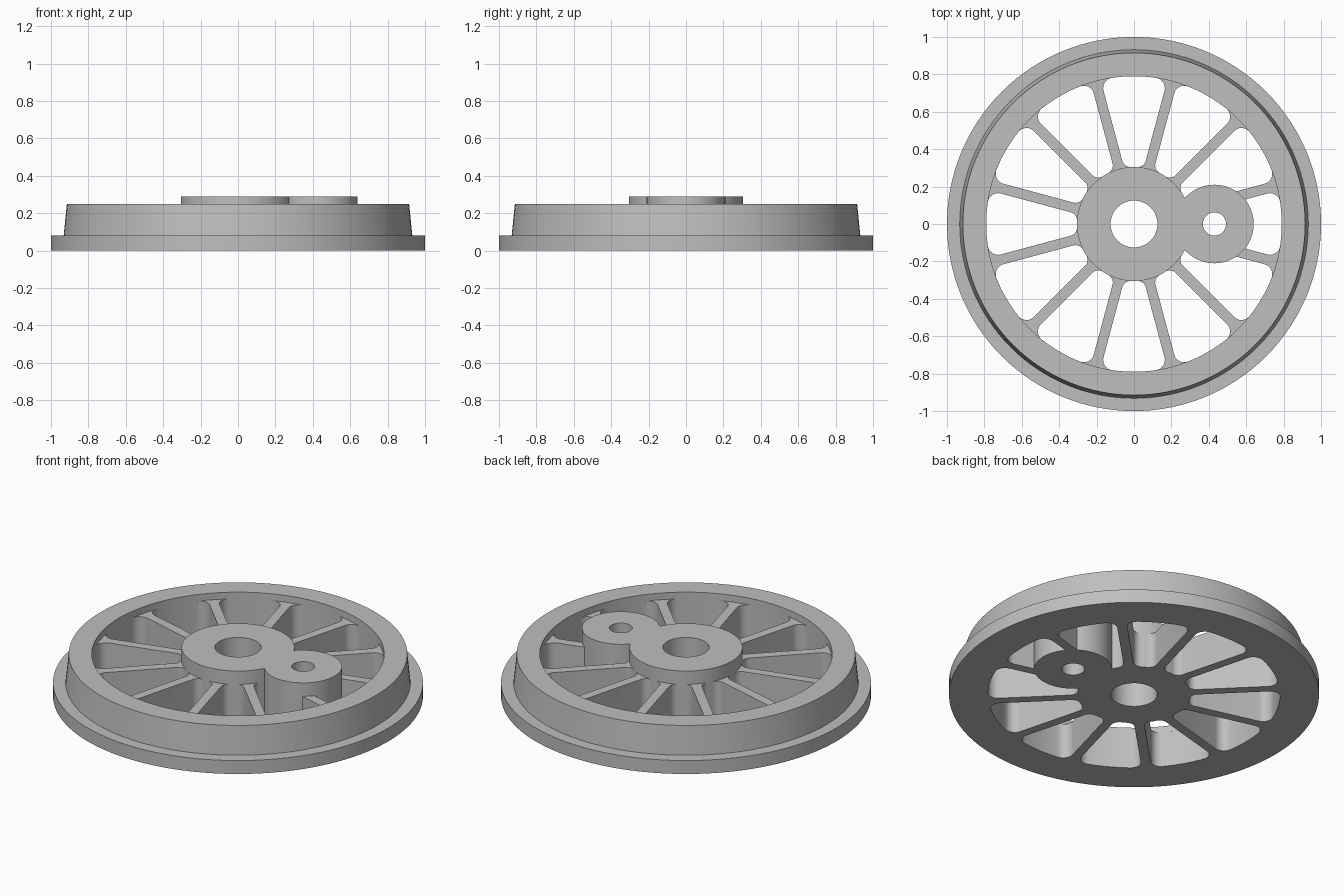
import bpy, bmesh
from math import sin, cos, asin, hypot, radians, pi, tau

if "Cube" in bpy.data.objects:
    bpy.data.objects.remove(bpy.data.objects["Cube"])

SPOKES = 12
SEG = 128
WEB_TOP, RIM_TOP, HUB_TOP = 0.21, 0.25, 0.29
HUB_R, RIM_IN = 0.305, 0.79
CRANK_X, CRANK_R, PIN_R = 0.43, 0.21, 0.062

steel = bpy.data.materials.new("grey metal")
steel.diffuse_color = (0.52, 0.52, 0.52, 1)
steel.use_nodes = True
steel.node_tree.nodes["Principled BSDF"].inputs["Base Color"].default_value = steel.diffuse_color


def finish(obj):
    """Weld, fix normals, colour and smooth one part."""
    bm = bmesh.new()
    bm.from_mesh(obj.data)
    bmesh.ops.remove_doubles(bm, verts=bm.verts, dist=1e-5)
    bmesh.ops.recalc_face_normals(bm, faces=bm.faces)
    bm.to_mesh(obj.data)
    bm.free()
    obj.data.materials.clear()
    obj.data.materials.append(steel)
    bpy.ops.object.select_all(action='DESELECT')
    obj.select_set(True)
    bpy.context.view_layer.objects.active = obj
    bpy.ops.object.shade_smooth_by_angle(angle=radians(30))


def lathe(name, profile):
    """Spin a closed (radius, z) profile around the z axis."""
    bm = bmesh.new()
    vs = [bm.verts.new((r, 0, z)) for r, z in profile]
    es = [bm.edges.new((a, b)) for a, b in zip(vs, vs[1:] + vs[:1])]
    bmesh.ops.spin(bm, geom=vs + es, cent=(0, 0, 0), axis=(0, 0, 1),
                   angle=tau, steps=SEG, use_duplicate=False)
    mesh = bpy.data.meshes.new(name)
    bm.to_mesh(mesh)
    bm.free()
    obj = bpy.data.objects.new(name, mesh)
    bpy.context.collection.objects.link(obj)
    finish(obj)


def plate(name, loops, height):
    """Extrude a flat outline with holes from z = 0 up to height."""
    cu = bpy.data.curves.new(name, 'CURVE')
    cu.dimensions = '2D'
    cu.fill_mode = 'BOTH'
    cu.extrude = height / 2
    for pts in loops:
        sp = cu.splines.new('POLY')
        sp.points.add(len(pts) - 1)
        for p, (x, y) in zip(sp.points, pts):
            p.co = (x, y, 0, 1)
        sp.use_cyclic_u = True
    obj = bpy.data.objects.new(name, cu)
    bpy.context.collection.objects.link(obj)
    bpy.ops.object.select_all(action='DESELECT')
    obj.select_set(True)
    bpy.context.view_layer.objects.active = obj
    bpy.ops.object.convert(target='MESH')
    obj = bpy.context.view_layer.objects.active
    obj.name = name
    for v in obj.data.vertices:
        v.co.z += height / 2
    finish(obj)


def arc(cx, cy, r, a0, a1, n):
    return [(cx + r * cos(a0 + (a1 - a0) * i / n),
             cy + r * sin(a0 + (a1 - a0) * i / n)) for i in range(n + 1)]


def circle(cx, r, n):
    return arc(cx, 0, r, 0, tau, n)[:-1]


def window(turn):
    """Rounded opening between two neighbouring spokes."""
    half, w, fo, fi = pi / SPOKES, 0.027, 0.055, 0.045
    ro, ri = RIM_IN - fo, HUB_R + fi
    to = half - asin((w + fo) / ro)
    ti = half - asin((w + fi) / ri)
    side = half + pi / 2
    top = arc(0, 0, RIM_IN, 0, to, 5)[:-1]
    top += arc(ro * cos(to), ro * sin(to), fo, to, side, 8)
    top += arc(ri * cos(ti), ri * sin(ti), fi, side, ti + pi, 8)
    top += arc(0, 0, HUB_R, ti, 0, 2)[1:]
    pts = top + [(x, -y) for x, y in reversed(top[1:-1])]
    c, s = cos(turn), sin(turn)
    return [(x * c - y * s, x * s + y * c) for x, y in pts]


# Flange, tapered tread and raised outer rim
lathe("flanged_rim", [(0.85, 0), (1, 0), (1, 0.08), (0.932, 0.08),
                      (0.915, RIM_TOP), (RIM_IN, RIM_TOP),
                      (RIM_IN, WEB_TOP), (0.85, WEB_TOP)])

# Hub with axle bore
lathe("hub", [(0.125, 0), (0.25, 0), (0.25, WEB_TOP), (HUB_R, WEB_TOP),
              (HUB_R, HUB_TOP), (0.125, HUB_TOP)])

# Spoked web
plate("spokes", [circle(0, 0.85, SEG), circle(0, 0.25, SEG)]
      + [window(tau * i / SPOKES) for i in range(SPOKES)], WEB_TOP)

# Crank boss with pin hole, trimmed where it meets the hub
outline = []
for x, y in circle(CRANK_X, CRANK_R, 96):
    k = max(1, 0.3 / hypot(x, y))
    outline.append((x * k, y * k))
plate("crank_boss", [outline, circle(CRANK_X, PIN_R, 48)], HUB_TOP)
